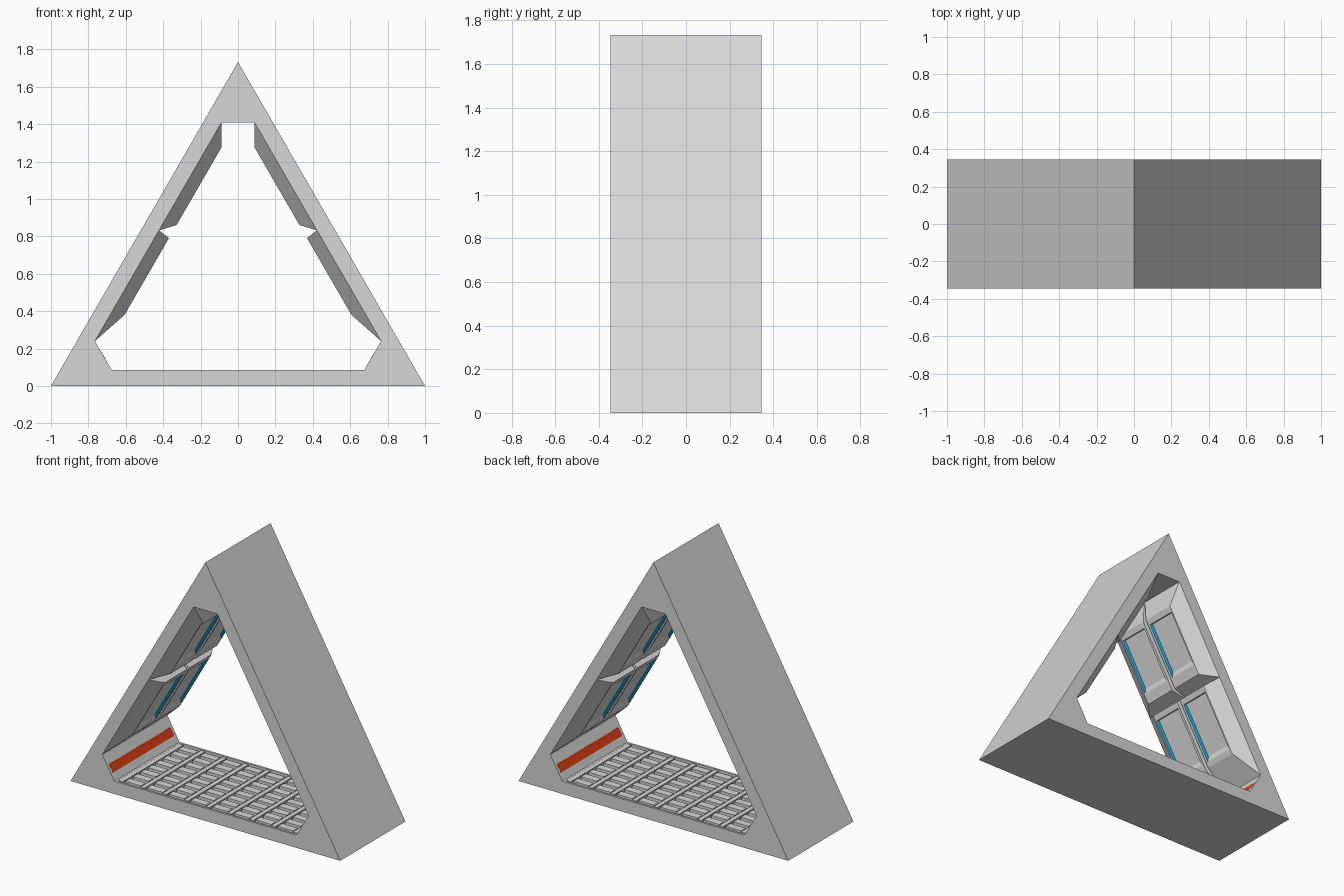
import bpy, bmesh
from mathutils import Vector

if "Cube" in bpy.data.objects:
    bpy.data.objects.remove(bpy.data.objects["Cube"])


def material(name, rgb):
    m = bpy.data.materials.new(name)
    m.diffuse_color = (*rgb, 1)
    m.use_nodes = True
    m.node_tree.nodes["Principled BSDF"].inputs["Base Color"].default_value = m.diffuse_color
    return m


GREY = material("light_grey", (0.68, 0.68, 0.68))
DARK = material("dark_grey", (0.28, 0.28, 0.28))
BLUE = material("blue_light", (0.005, 0.32, 0.6))
ORANGE = material("orange_light", (0.75, 0.05, 0.005))

HALF = 0.345  # half depth in y


def finish(name, bm, mats, mirror=None):
    bmesh.ops.recalc_face_normals(bm, faces=bm.faces)
    me = bpy.data.meshes.new(name)
    bm.to_mesh(me)
    bm.free()
    for m in mats:
        me.materials.append(m)
    ob = bpy.data.objects.new(name, me)
    bpy.context.collection.objects.link(ob)
    if mirror:
        mod = ob.modifiers.new("mirror", 'MIRROR')
        mod.use_axis = mirror
        mod.use_mirror_merge = False
    return ob


def stacked(name, start, end, rings, mats, mirror, rule):
    """Stack rectangles (s0, s1, y0, y1, height) on a wall running from start to end."""
    o = Vector((start[0], 0, start[1]))
    along = (Vector((end[0], 0, end[1])) - o).normalized()
    up = Vector((along.z, 0, -along.x))
    bm = bmesh.new()
    loops = [[bm.verts.new(o + along * s + Vector((0, y, 0)) + up * n)
              for s, y in ((s0, y0), (s1, y0), (s1, y1), (s0, y1))]
             for s0, s1, y0, y1, n in rings]
    for band, (a, b) in enumerate(zip(loops, loops[1:])):
        for j in range(4):
            f = bm.faces.new((a[j], a[(j + 1) % 4], b[(j + 1) % 4], b[j]))
            f.material_index = rule(band, j)
    bm.faces.new(loops[0])
    bm.faces.new(loops[-1])
    return finish(name, bm, mats, mirror)


# Triangular frame with a six-sided opening
A, B, F = (-0.765, 0.24), (-0.675, 0.085), (-0.088, 1.41)
outer = [(-1, 0), (1, 0), (0, 1.732)]
inner = [A, B, (-B[0], B[1]), (-A[0], A[1]), (-F[0], F[1]), F]
caps = [(0, 3, 4), (0, 4, 5, 1), (1, 5, 6), (1, 6, 7, 2), (2, 7, 8), (2, 8, 3, 0)]
bm = bmesh.new()
sides = [[bm.verts.new((x, y, z)) for x, z in outer + inner] for y in (-HALF, HALF)]
for vs in sides:
    for c in caps:
        bm.faces.new([vs[i] for i in c])
walls = []
for ring in ((0, 1, 2), (3, 4, 5, 6, 7, 8)):
    for i, k in zip(ring, ring[1:] + ring[:1]):
        walls.append(bm.faces.new((sides[0][i], sides[0][k], sides[1][k], sides[1][i])))
bmesh.ops.recalc_face_normals(bm, faces=bm.faces)
# Sunken floor well
floor = walls[4]
bmesh.ops.inset_individual(bm, faces=[floor], thickness=0.02)
bmesh.ops.inset_individual(bm, faces=[floor], thickness=0.001, depth=-0.03)
floor.material_index = 1
finish("triangular_frame", bm, [GREY, DARK])

# Wall panels: bevelled block with a shallow bay whose side walls glow blue
for name, base, top, bay in (
        ("lower_wall_panel", (0.0, 0.684), (0.2, 0.675), (0.235, 0.635)),
        ("upper_wall_panel", (0.684, 1.353), (0.755, 1.234), (0.825, 1.195))):
    rings = [(*base, 0.004, HALF, 0.0),
             (*top, 0.013, 0.25, 0.067),
             (*bay, 0.03, 0.24, 0.067),
             (bay[0] + 0.03, bay[1] - 0.003, 0.04, 0.23, 0.053)]
    stacked(name, A, F, rings, [GREY, BLUE], (True, True, False),
            lambda band, j: int(band == 2 and j % 2 == 0))

# Orange light strip on each lower corner facet
stacked("corner_light_strip", B, A,
        [(0.05, 0.108, -0.325, 0.325, -0.004), (0.05, 0.108, -0.325, 0.325, 0.0008)],
        [ORANGE], (True, False, False), lambda band, j: 0)


# Floor grating: long beams across with short slats between
def box(bm, x, y, z, sx, sy, sz):
    vs = bmesh.ops.create_cube(bm, size=1)["verts"]
    for v in vs:
        v.co = (x + v.co.x * sx, y + v.co.y * sy, z + v.co.z * sz)


COLS, ROWS = 8, 8
pitch_x, pitch_y = 1.29 / COLS, 0.64 / ROWS
bm = bmesh.new()
for i in range(COLS + 1):
    box(bm, -0.645 + i * pitch_x, 0, 0.07, 0.03, 0.645, 0.03)
finish("floor_beams", bm, [GREY])
bm = bmesh.new()
for i in range(COLS):
    for j in range(ROWS):
        box(bm, -0.645 + (i + 0.5) * pitch_x, -0.32 + (j + 0.5) * pitch_y, 0.069,
            pitch_x - 0.045, 0.05, 0.03)
finish("floor_slats", bm, [GREY])
